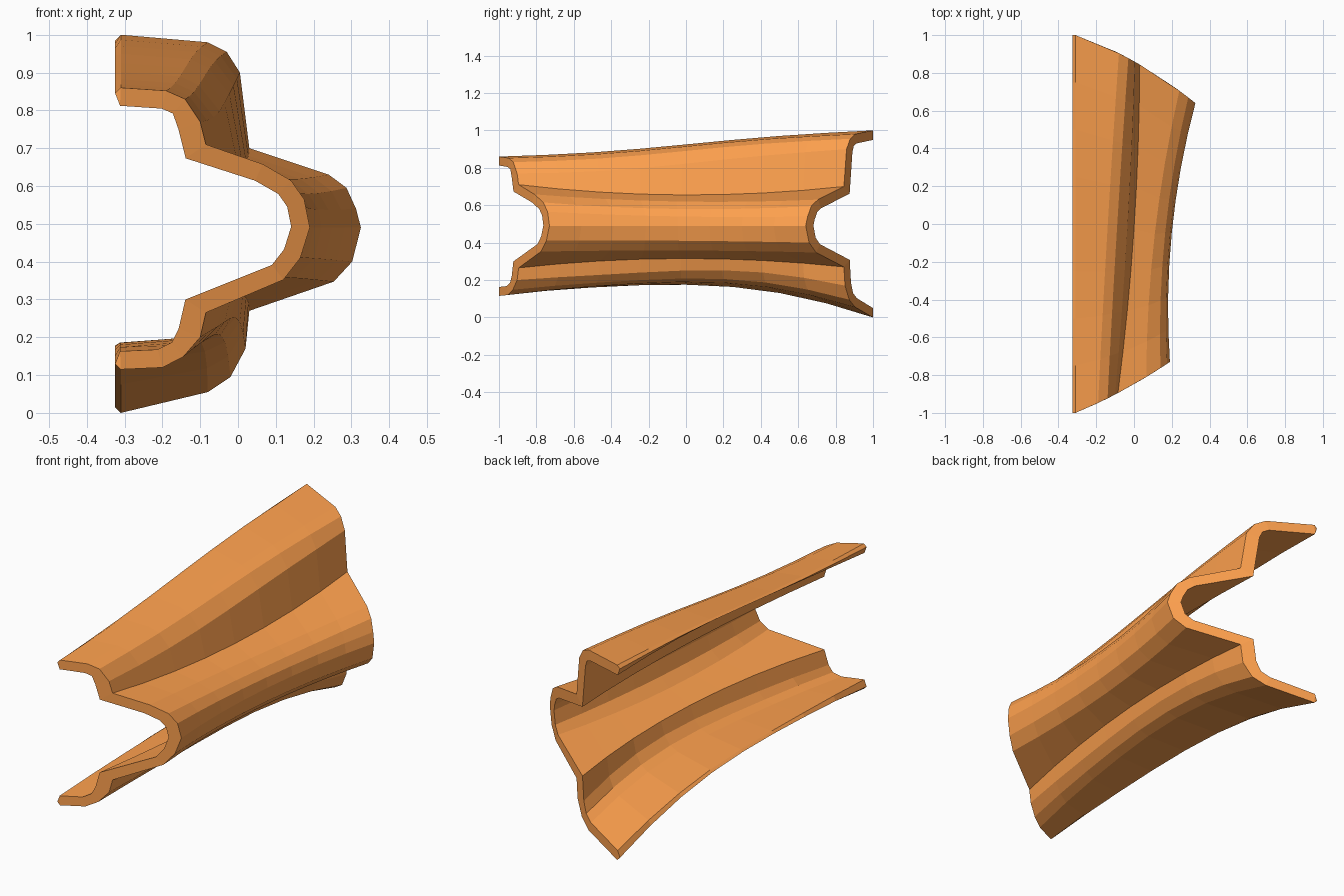
import bpy, bmesh, math
from mathutils import Vector

if "Cube" in bpy.data.objects:
    bpy.data.objects.remove(bpy.data.objects["Cube"])

# Outer cross-sections (x, z), top flange -> bulge -> bottom flange
FRONT = [(-.31, .86), (-.19, .852), (-.14, .83), (-.10, .77), (-.085, .71),
         (.065, .658), (.14, .615), (.175, .565), (.19, .49), (.165, .41), (.12, .352),
         (-.085, .265), (-.10, .20), (-.145, .148), (-.20, .12), (-.31, .115)]
MIDDLE = [(-.31, .925), (-.14, .912), (-.09, .888), (-.035, .82), (0, .655),
          (.11, .62), (.165, .58), (.192, .54), (.20, .49), (.182, .41), (.13, .358),
          (0, .315), (-.02, .25), (-.06, .208), (-.11, .19), (-.31, .175)]
BACK = [(-.31, 1.0), (-.08, .98), (-.03, .955), (.005, .90), (.03, .70),
        (.24, .63), (.287, .595), (.312, .54), (.325, .49), (.302, .40), (.253, .347),
        (.03, .27), (.02, .17), (-.02, .095), (-.08, .055), (-.31, 0)]
STEPS = 8


def lagrange(t, nodes, values):
    total = 0
    for i, (n, v) in enumerate(zip(nodes, values)):
        for j, m in enumerate(nodes):
            if i != j:
                v *= (t - m) / (n - m)
        total += v
    return total


def closed_section(outer, wall, step_extra):
    """Outer line, mitred inner line, and a chamfered tip on both flanges."""
    pts = [Vector(p) for p in outer]
    normals = []
    for a, b in zip(pts, pts[1:]):
        d = (b - a).normalized()
        normals.append(Vector((d.y, -d.x)))
    inner = []
    for i, p in enumerate(pts):
        n0 = normals[max(i - 1, 0)]
        n1 = normals[min(i, len(normals) - 1)]
        inner.append(p + (n0 + n1) * wall / (1 + n0.dot(n1)))
    # the steps beside the bulge are a little thicker
    for i in (3, 4, 11, 12):
        inner[i].x -= step_extra
    inner[0].x = inner[-1].x = -.312
    tip_top = pts[0] + Vector((-.015, -.3 * wall))
    tip_bottom = pts[-1] + Vector((-.015, .3 * wall))
    return pts + [tip_bottom] + inner[::-1] + [tip_top]


# The two ends are swept back along curves of x
def front_y(x):
    return max(-1, lagrange(x, (-.31, -.085, .19), (-1, -.895, -.73)))


def back_y(x):
    return min(1, lagrange(x, (-.31, .02, .325), (1, .85, .64)))


# Loft the three sections along the length; the wall thins towards the middle
f = closed_section(FRONT, .048, .013)
m = closed_section(MIDDLE, .011, 0)
b = closed_section(BACK, .051, .008)
bm = bmesh.new()
rings = []
for s in range(STEPS + 1):
    t = s / STEPS
    ring = []
    for pf, pm, pb in zip(f, m, b):
        x = lagrange(t, (0, .5, 1), (pf.x, pm.x, pb.x))
        z = lagrange(t, (0, .5, 1), (pf.y, pm.y, pb.y))
        wave = math.sin(math.tau * (t - .5))
        if pm.y > .7:
            z += .009 * wave
        elif pm.y < .28:
            z += .014 * wave
        y = front_y(pf.x) * (1 - t) + back_y(pb.x) * t
        ring.append(bm.verts.new((x, y, z)))
    rings.append(ring)

count = len(rings[0])
for r0, r1 in zip(rings, rings[1:]):
    for i in range(count):
        j = (i + 1) % count
        bm.faces.new((r0[i], r0[j], r1[j], r1[i]))

# End walls as quad strips between outer and inner lines
n = len(FRONT)
for r in (rings[0], rings[-1]):
    for i in range(n - 1):
        bm.faces.new((r[i], r[i + 1], r[2 * n - 1 - i], r[2 * n - i]))
    bm.faces.new((r[n - 1], r[n], r[n + 1]))
    bm.faces.new((r[0], r[2 * n], r[2 * n + 1]))
bmesh.ops.recalc_face_normals(bm, faces=bm.faces)

mesh = bpy.data.meshes.new("curved_channel_panel")
bm.to_mesh(mesh)
bm.free()
panel = bpy.data.objects.new("curved_channel_panel", mesh)
bpy.context.collection.objects.link(panel)

mat = bpy.data.materials.new("orange")
mat.diffuse_color = (.98, .35, .075, 1)
mat.use_nodes = True
mat.node_tree.nodes["Principled BSDF"].inputs["Base Color"].default_value = mat.diffuse_color
mesh.materials.append(mat)
